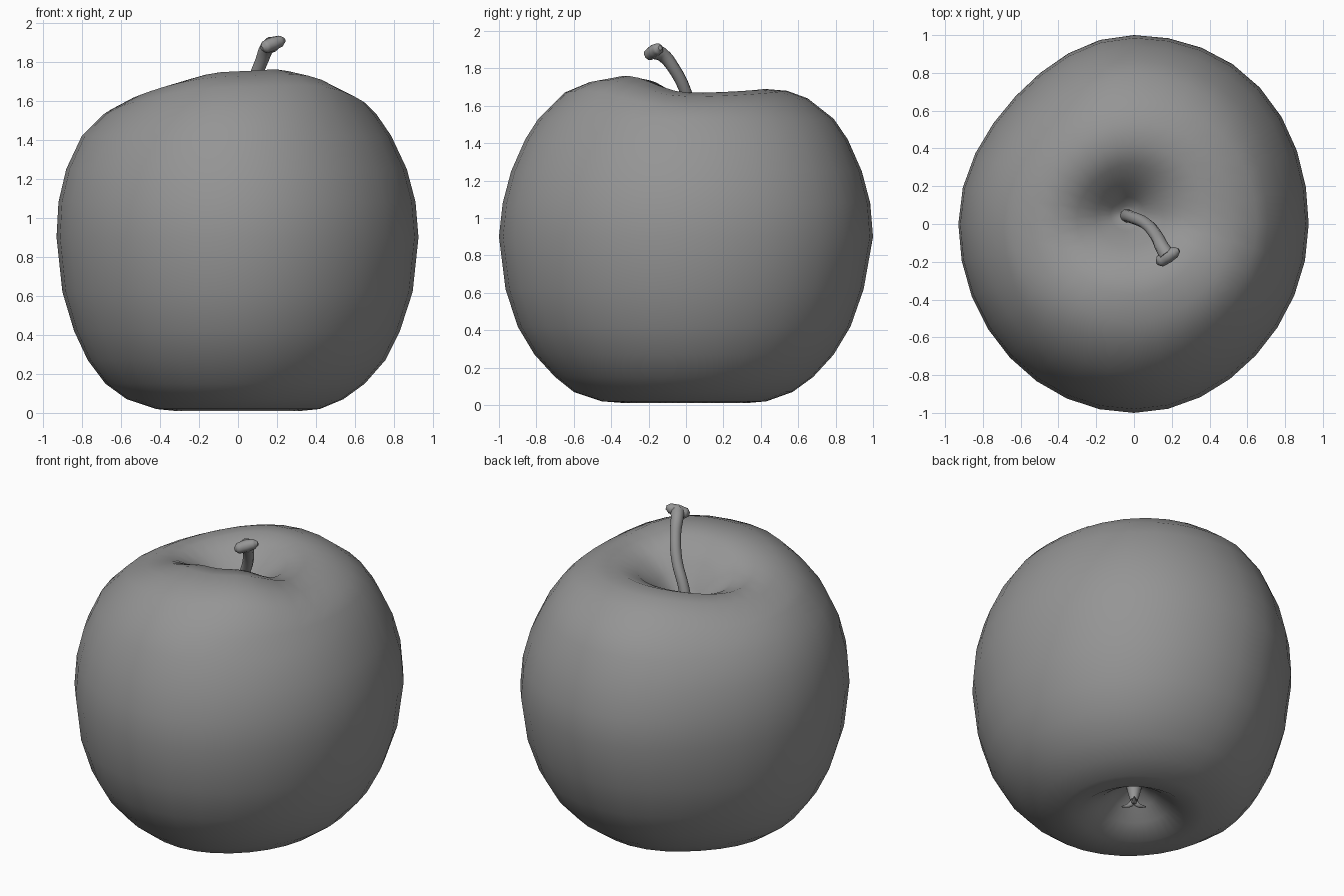
import bpy, bmesh, math

if "Cube" in bpy.data.objects:
    bpy.data.objects.remove(bpy.data.objects["Cube"])

SEGS = 32

# profile radii towards right, back, left, front at shared heights
FLANK = [
    (0.02, (.42, .43, .42, .45)), (0.07, (.54, .57, .57, .60)),
    (0.15, (.65, .68, .68, .70)), (0.27, (.755, .79, .77, .81)),
    (0.42, (.83, .88, .84, .90)), (0.62, (.895, .95, .90, .965)),
    (0.90, (.925, 1.0, .93, 1.0)), (1.08, (.91, .985, .92, .98)),
    (1.25, (.865, .94, .88, .935)), (1.42, (.785, .865, .80, .86)),
    (1.53, (.71, .79, .69, .79)),
]
# rim heights towards right, back, left, front at shared radii
RIM = [
    (0.65, (1.59, 1.64, 1.555, 1.67)), (0.53, (1.65, 1.68, 1.615, 1.725)),
    (0.40, (1.67, 1.69, 1.63, 1.75)), (0.28, (1.64, 1.64, 1.59, 1.73)),
    (0.17, (1.56, 1.54, 1.51, 1.63)), (0.09, (1.46, 1.46, 1.44, 1.50)),
    (0.04, (1.40, 1.40, 1.40, 1.41)),
]
BASE = [(0.06, 0.19), (0.13, 0.14), (0.21, 0.075), (0.32, 0.01)]
DIAGONAL = (0.02, -0.045, 0.0, -0.015)   # outline bulge in each quadrant
LIFT = (0.0, 0.0, 0.0, 0.04)             # rim lift in each quadrant

# skin and stem share one dark grey
grey = bpy.data.materials.new("dark_grey")
grey.diffuse_color = (0.3, 0.3, 0.3, 1)
grey.use_nodes = True
grey.node_tree.nodes["Principled BSDF"].inputs["Base Color"].default_value = grey.diffuse_color


def four(v):
    return v if isinstance(v, tuple) else (v,) * 4


def ring_point(rad, hgt, k):
    a = 2 * math.pi * k / SEGS
    c, s = math.cos(a), math.sin(a)
    ix, iy = (0 if c >= 0 else 2), (1 if s >= 0 else 3)
    rad, hgt = four(rad), four(hgt)
    quad, diag = int(a / (math.pi / 2)) % 4, math.sin(2 * a) ** 2
    f = 1 + DIAGONAL[quad] * diag
    z = hgt[ix] * c * c + hgt[iy] * s * s
    if z > 1.55 and max(rad) > 0.2:
        z += LIFT[quad] * diag
    # the stem hollow sits a little off centre
    t = max(0, 1 - max(rad) / 0.65) if z > 1 else 0
    return (rad[ix] * c * f - 0.04 * t, rad[iy] * s * f + 0.06 * t, z)


# apple body
rows = BASE + [(r, z) for z, r in FLANK] + RIM
bm = bmesh.new()
rings = [[bm.verts.new(ring_point(r, z, k)) for k in range(SEGS)] for r, z in rows]
for lo, hi in zip(rings, rings[1:]):
    for k in range(SEGS):
        n = (k + 1) % SEGS
        bm.faces.new((lo[k], lo[n], hi[n], hi[k]))
bottom = bm.verts.new((0, 0, 0.20))
top = bm.verts.new((-0.04, 0.06, 1.39))
for k in range(SEGS):
    n = (k + 1) % SEGS
    bm.faces.new((bottom, rings[0][n], rings[0][k]))
    bm.faces.new((top, rings[-1][k], rings[-1][n]))
mesh = bpy.data.meshes.new("apple_body")
bm.to_mesh(mesh)
bm.free()
mesh.shade_smooth()
mesh.materials.append(grey)
body = bpy.data.objects.new("apple_body", mesh)
bpy.context.collection.objects.link(body)


def tube(name, points):
    """Round tapered tube through (x, y, z, radius) points."""
    cu = bpy.data.curves.new(name, 'CURVE')
    cu.dimensions = '3D'
    cu.bevel_depth = 1.0
    cu.bevel_resolution = 3
    cu.resolution_u = 4
    cu.use_fill_caps = True
    cu.materials.append(grey)
    sp = cu.splines.new('BEZIER')
    sp.bezier_points.add(len(points) - 1)
    for bp, (x, y, z, r) in zip(sp.bezier_points, points):
        bp.co = (x, y, z)
        bp.radius = r
        bp.handle_left_type = bp.handle_right_type = 'AUTO'
    ob = bpy.data.objects.new(name, cu)
    bpy.context.collection.objects.link(ob)
    bpy.ops.object.select_all(action='DESELECT')
    bpy.context.view_layer.objects.active = ob
    ob.select_set(True)
    bpy.ops.object.convert(target='MESH')
    bpy.ops.object.shade_smooth_by_angle(angle=math.radians(60))
    return bpy.context.object


# stem with a flared crosswise tip
tube("stem", [
    (-0.045, 0.045, 1.36, .036), (-0.01, 0.035, 1.52, .032),
    (0.065, 0.0, 1.67, .032), (0.12, -0.065, 1.80, .033),
    (0.15, -0.125, 1.872, .037), (0.175, -0.165, 1.89, .042),
])
tube("stem_tip", [
    (0.122, -0.208, 1.868, .012), (0.138, -0.198, 1.874, .032),
    (0.18, -0.17, 1.892, .036), (0.218, -0.148, 1.905, .03),
    (0.238, -0.138, 1.91, .012),
])

# dried blossom end underneath
tube("blossom_stub", [(0, 0, 0.22, .05), (0, 0, 0.15, .035), (0.005, 0.005, 0.10, .022)])
for i in range(3):
    a = 2 * math.pi * i / 3 + 0.9
    c, s = math.cos(a), math.sin(a)
    tube(f"blossom_leaf_{i + 1}", [
        (0, 0, 0.13, .02), (.02 * c, .02 * s, 0.085, .016),
        (.08 * c, .08 * s, 0.085, .004)])
